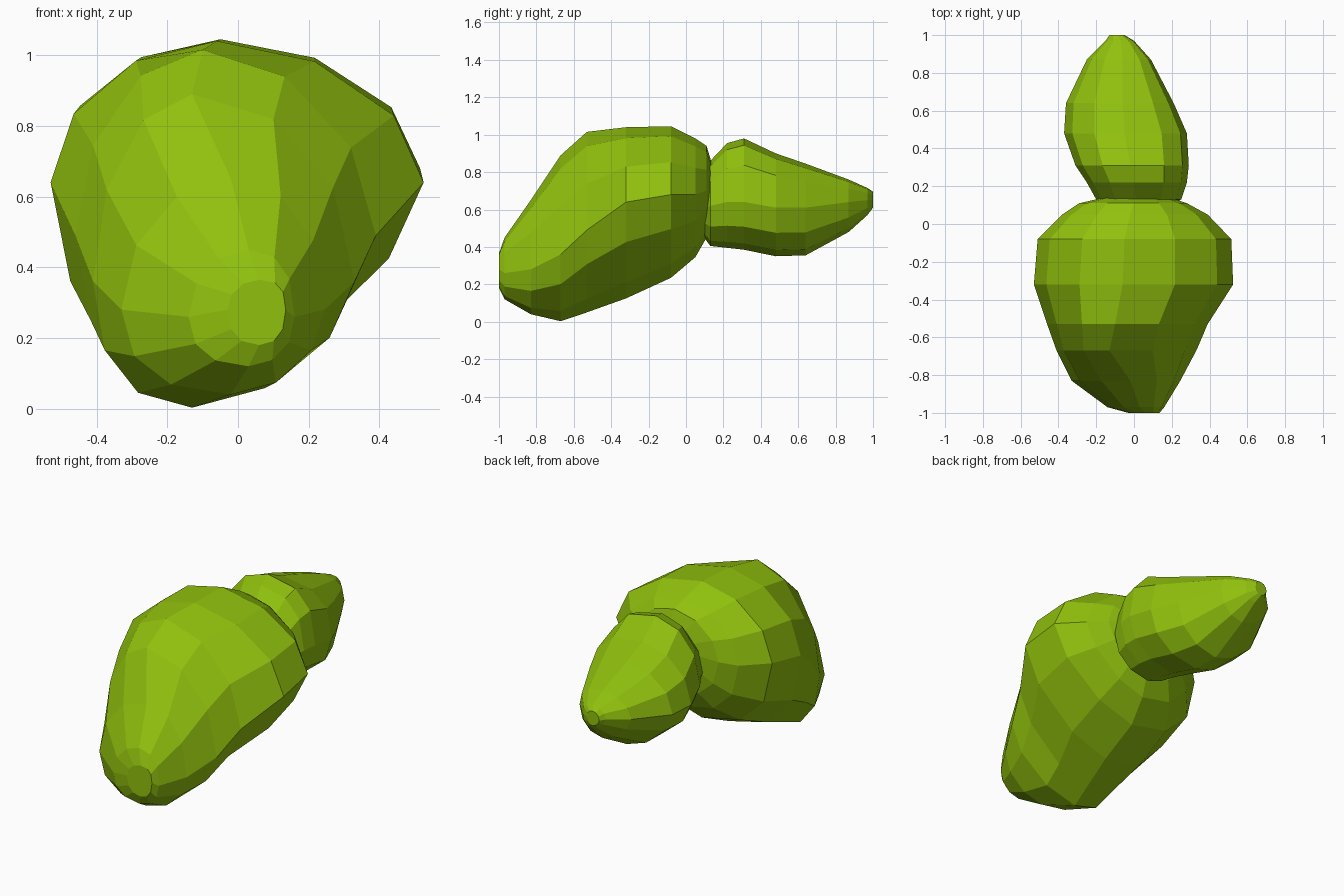
import bpy, bmesh, math

leaf = bpy.data.materials.new("leaf_green")
leaf.diffuse_color = (0.28, 0.53, 0.004, 1)
SIDES = 12


def power(v, p):
    return math.copysign(abs(v) ** p, v)


def lobe(name, stations, boxy_front, boxy_back):
    """Loft faceted rings along y: (y, centre x, centre z, x min, x max, z min, z max).
    boxy gives the corner fullness: upper right, upper left, lower left, lower right."""
    bm = bmesh.new()
    rings = []
    for n, (y, cx, cz, x0, x1, z0, z1) in enumerate(stations):
        t = min(1, n / 4)
        ring = []
        for i in range(SIDES):
            a = 2 * math.pi * i / SIDES
            q = i * 4 // SIDES
            p = boxy_front[q] * (1 - t) + boxy_back[q] * t
            c, s = power(math.cos(a), p), power(math.sin(a), p)
            x = cx + c * (x1 - cx if c > 0 else cx - x0)
            z = cz + s * (z1 - cz if s > 0 else cz - z0)
            ring.append(bm.verts.new((x, y, z)))
        rings.append(ring)
    for a, b in zip(rings, rings[1:]):
        for i in range(SIDES):
            j = (i + 1) % SIDES
            bm.faces.new((a[i], a[j], b[j], b[i]))
    bm.faces.new(rings[0])
    bm.faces.new(rings[-1])
    bmesh.ops.recalc_face_normals(bm, faces=bm.faces)
    mesh = bpy.data.meshes.new(name)
    bm.to_mesh(mesh)
    bm.free()
    mesh.materials.append(leaf)
    obj = bpy.data.objects.new(name, mesh)
    bpy.context.collection.objects.link(obj)
    return obj


# Large front lobe, drooping towards the front
lobe("large_lobe", [
    (-1.00, 0.06, 0.28, -0.03, 0.135, 0.18, 0.365),
    (-0.97, 0.03, 0.26, -0.14, 0.16, 0.12, 0.45),
    (-0.83, -0.02, 0.28, -0.33, 0.245, 0.04, 0.65),
    (-0.67, -0.13, 0.36, -0.41, 0.33, 0.003, 0.89),
    (-0.53, -0.10, 0.49, -0.46, 0.39, 0.05, 1.015),
    (-0.32, -0.06, 0.64, -0.53, 0.525, 0.125, 1.04),
    (-0.08, -0.05, 0.68, -0.51, 0.515, 0.235, 1.045),
    (0.05, -0.02, 0.68, -0.38, 0.39, 0.345, 0.98),
    (0.11, 0.00, 0.70, -0.29, 0.28, 0.45, 0.94),
    (0.14, 0.02, 0.72, -0.16, 0.19, 0.58, 0.84),
], (0.75, 1.0, 0.86, 0.85), (1.08, 1.04, 0.88, 1.27))

# Small rear lobe, tapering to a blunt tip
lobe("small_lobe", [
    (0.09, 0.00, 0.61, -0.14, 0.18, 0.46, 0.78),
    (0.13, 0.01, 0.62, -0.20, 0.25, 0.405, 0.86),
    (0.22, 0.00, 0.64, -0.25, 0.28, 0.395, 0.955),
    (0.31, -0.02, 0.64, -0.31, 0.29, 0.385, 0.98),
    (0.48, -0.05, 0.61, -0.37, 0.28, 0.35, 0.90),
    (0.64, -0.06, 0.61, -0.36, 0.21, 0.355, 0.845),
    (0.87, -0.06, 0.64, -0.25, 0.09, 0.48, 0.76),
    (0.97, -0.07, 0.65, -0.15, 0.00, 0.57, 0.715),
    (1.00, -0.09, 0.65, -0.13, -0.05, 0.61, 0.695),
], (0.9, 0.95, 1.1, 0.95), (0.75, 1.0, 1.25, 0.95))
